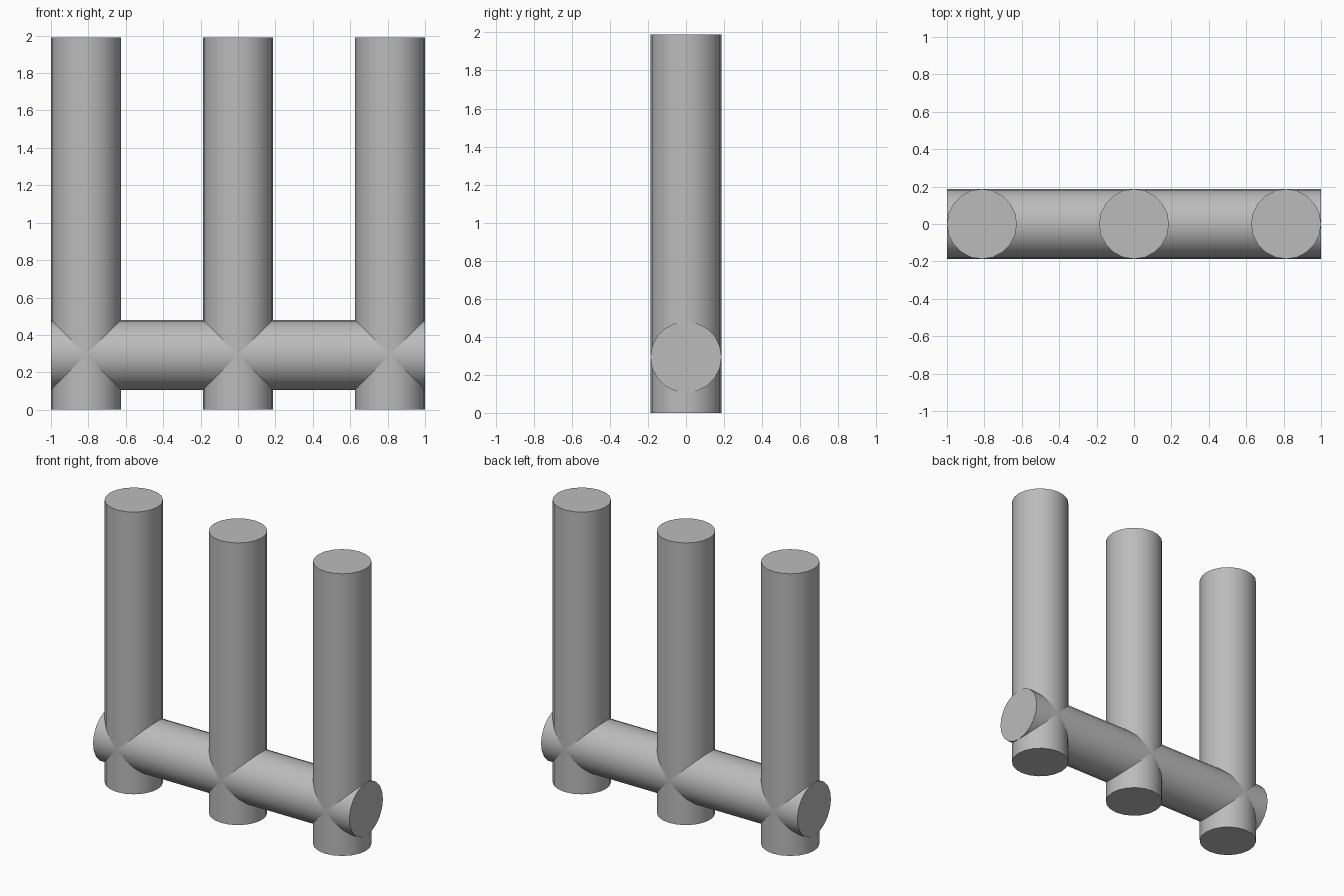
import bpy
import math

cube = bpy.data.objects.get("Cube")
if cube:
    bpy.data.objects.remove(cube, do_unlink=True)

RADIUS = 0.187
SIDES = 20
HEIGHT = 1.99
SPACING = 0.813

# Single grey finish
grey = bpy.data.materials.new("plain grey")
grey.use_nodes = True
colour = (0.5, 0.5, 0.5, 1)
grey.diffuse_color = colour
grey.node_tree.nodes["Principled BSDF"].inputs["Base Color"].default_value = colour


def rod(name, length, location, rotation=(0, 0, 0)):
    bpy.ops.mesh.primitive_cylinder_add(vertices=SIDES, radius=RADIUS, depth=length,
                                        location=location, rotation=rotation)
    obj = bpy.context.object
    obj.name = name
    obj.data.materials.append(grey)
    bpy.ops.object.shade_smooth_by_angle(angle=math.radians(40))
    return obj


# Three upright posts
for name, side in (("right_post", -1), ("middle_post", 0), ("left_post", 1)):
    rod(name, HEIGHT, (side * SPACING, 0, HEIGHT / 2))

# Horizontal rail through the feet of the posts
rod("cross_rail", 2, (0, 0, 0.293), (0, math.pi / 2, 0))
